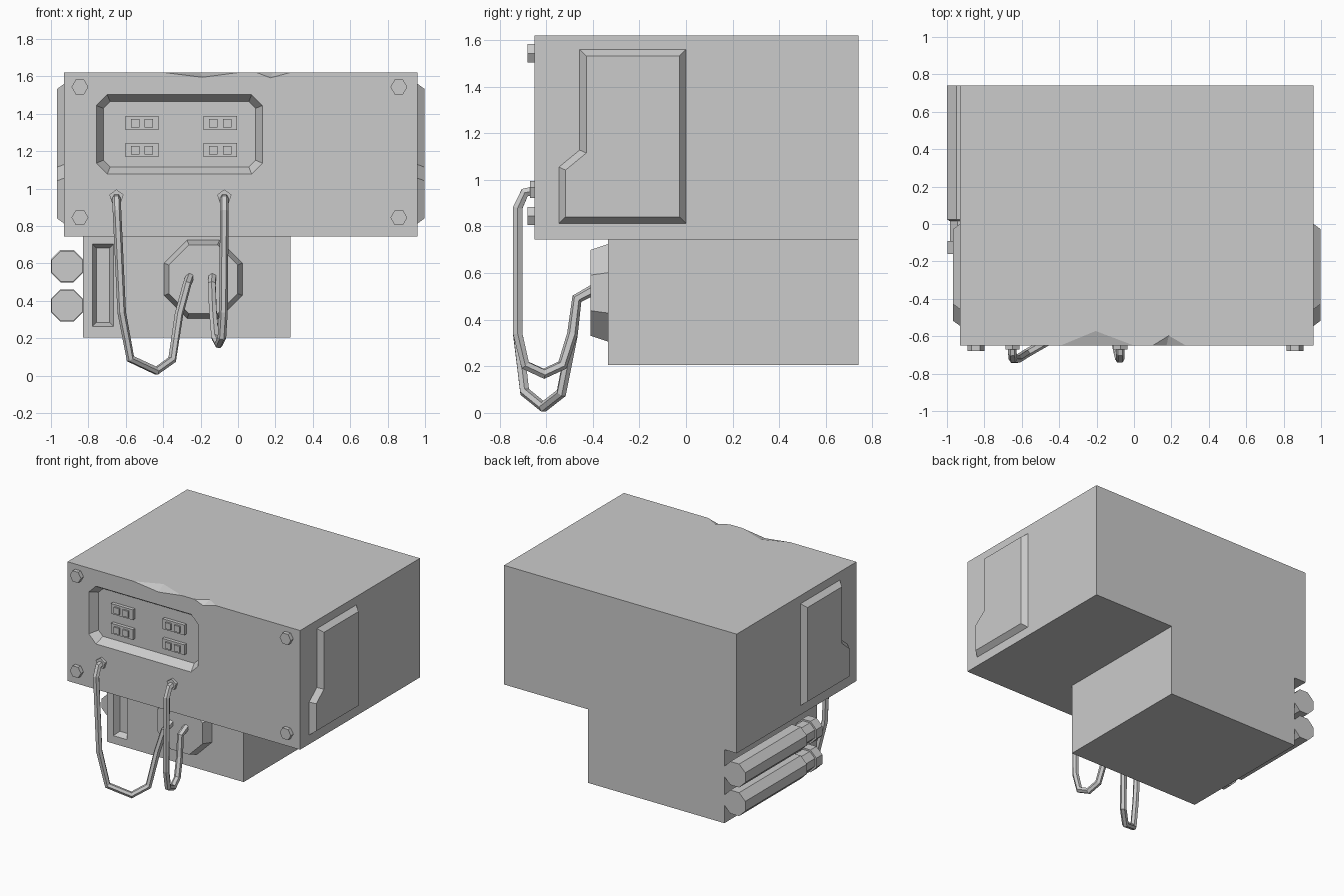
import bpy, bmesh, math
from mathutils import Vector

if "Cube" in bpy.data.objects:
    bpy.data.objects.remove(bpy.data.objects["Cube"])


def mesh_object(name, verts, faces):
    bm = bmesh.new()
    vs = [bm.verts.new(v) for v in verts]
    for f in faces:
        bm.faces.new([vs[i] for i in f])
    bmesh.ops.recalc_face_normals(bm, faces=bm.faces)
    me = bpy.data.meshes.new(name)
    bm.to_mesh(me)
    bm.free()
    ob = bpy.data.objects.new(name, me)
    bpy.context.collection.objects.link(ob)
    return ob


def loft(name, sections):
    """Skin a list of equal-length point loops and cap both ends."""
    n = len(sections[0])
    verts = [p for s in sections for p in s]
    faces = [tuple(range(n)), tuple(range(len(verts) - n, len(verts)))]
    for k in range(len(sections) - 1):
        a, b = k * n, (k + 1) * n
        faces += [(a + i, a + (i + 1) % n, b + (i + 1) % n, b + i) for i in range(n)]
    return mesh_object(name, verts, faces)


def box(name, x0, x1, y0, y1, z0, z1):
    ring = [(x0, z0), (x1, z0), (x1, z1), (x0, z1)]
    return loft(name, [at_y(ring, y0), at_y(ring, y1)])


def at_y(ring, y):
    return [(u, y, v) for u, v in ring]


def at_x(ring, x):
    return [(x, u, v) for u, v in ring]


def inset(ring, d):
    """Offset a counter-clockwise outline inwards by d with mitred corners."""
    out = []
    for i, p in enumerate(ring):
        p = Vector(p)
        e1 = (p - Vector(ring[i - 1])).normalized()
        e2 = (Vector(ring[(i + 1) % len(ring)]) - p).normalized()
        n1, n2 = Vector((-e1.y, e1.x)), Vector((-e2.y, e2.x))
        out.append(tuple(p + (n1 + n2) * d / (1 + n1.dot(n2))))
    return out


def ngon(cx, cz, r, sides, start=0.0):
    return [(cx + r * math.cos(start + math.tau * i / sides),
             cz + r * math.sin(start + math.tau * i / sides)) for i in range(sides)]


def cut(target, cutter):
    mod = target.modifiers.new(cutter.name, 'BOOLEAN')
    mod.operation = 'DIFFERENCE'
    mod.solver = 'EXACT'
    mod.object = cutter
    cutter.hide_render = True
    cutter.hide_viewport = True


def recess(target, name, ring, y, depth, slope):
    """Sloped-wall pocket cut into a front face at y."""
    cutter = loft(name, [at_y(inset(ring, -slope), y - depth),
                         at_y(inset(ring, slope), y + depth)])
    cut(target, cutter)


# Main housing and the narrower block below it
FRONT, LOW_FRONT, BACK = -0.65, -0.335, 0.74
housing = box("upper_housing", -0.93, 0.96, FRONT, BACK, 0.745, 1.62)
lower = box("lower_housing", -0.83, 0.28, LOW_FRONT, BACK, 0.205, 0.745)

# Recessed control bay and vertical slot
c = 0.058
x0, x1, z0, z1 = -0.757, 0.131, 1.078, 1.502
bay = [(x0 + c, z0), (x1 - c, z0), (x1, z0 + c), (x1, z1 - c),
       (x1 - c, z1), (x0 + c, z1), (x0, z1 - c), (x0, z0 + c)]
recess(housing, "bay_cutter", bay, FRONT, 0.06, 0.037)
slot = [(-0.778, 0.263), (-0.666, 0.263), (-0.666, 0.703), (-0.778, 0.703)]
recess(lower, "slot_cutter", slot, LOW_FRONT, 0.045, 0.021)

# Chips along the top front edge
for i, (a, f, t, b, zf, yt) in enumerate([(-0.393, -0.19, -0.205, 0.0, 1.595, -0.572),
                                          (0.10, 0.174, 0.186, 0.278, 1.592, -0.597)]):
    pts = [Vector(p) for p in ((a, FRONT, 1.62), (b, FRONT, 1.62),
                               (f, FRONT, zf), (t, yt, 1.62))]
    mid = (pts[2] + pts[3]) / 2
    pts = [mid + (p - mid) * 1.3 for p in pts]
    cut(housing, mesh_object(f"chip_cutter_{i}", pts,
                             [(0, 1, 2), (0, 1, 3), (0, 2, 3), (1, 2, 3)]))

# Switch blocks with paired buttons inside the bay
floor = FRONT + 0.06
for i, x in enumerate((-0.602, -0.184)):
    for j, z in enumerate((1.313, 1.168)):
        box(f"switch_block_{i}{j}", x, x + 0.178, floor - 0.025, floor + 0.01, z, z + 0.075)
        for k, dx in enumerate((0.03, 0.103)):
            box(f"button_{i}{j}{k}", x + dx, x + dx + 0.045, floor - 0.037, floor,
                z + 0.014, z + 0.06)

# Corner bolts
for i, x in enumerate((-0.845, 0.86)):
    for j, z in enumerate((0.845, 1.543)):
        ring = ngon(x, z, 0.045, 6)
        loft(f"bolt_{i}{j}", [at_y(ring, FRONT + 0.01), at_y(ring, FRONT - 0.03)])

# Raised side panels
panel = [(-0.545, 0.813), (0.0, 0.813), (0.0, 1.56), (-0.456, 1.56),
         (-0.456, 1.128), (-0.545, 1.055)]
for name, x, s in (("right_panel", 0.96, 1), ("left_panel", -0.93, -1)):
    loft(name, [at_x(panel, x - s * 0.005), at_x(panel, x),
                at_x(inset(panel, 0.028), x + s * 0.038)])

# Octagonal socket plate on the lower block
R = 1 / math.cos(math.pi / 8)
loft("socket_plate", [at_y(ngon(-0.186, 0.515, a * R, 8, math.pi / 8), y)
                      for a, y in ((0.209, LOW_FRONT + 0.005), (0.209, LOW_FRONT),
                                   (0.184, -0.41))])

# Canisters along the left side: body, neck and cap
for i, z in enumerate((0.375, 0.585)):
    loft(f"canister_{i}", [at_y(ngon(-0.914, z, a * R, 8, math.pi / 8), y)
                           for a, y in ((0.086, BACK), (0.086, 0.025), (0.07, 0.015),
                                        (0.07, -0.09), (0.082, -0.09), (0.082, -0.16))])

# Hanging cables with collars
cables = [
    [(-0.65, -0.64, 0.955), (-0.65, -0.692, 0.945), (-0.647, -0.722, 0.88),
     (-0.622, -0.722, 0.34), (-0.575, -0.692, 0.09), (-0.436, -0.612, 0.025),
     (-0.352, -0.535, 0.085), (-0.315, -0.487, 0.33), (-0.272, -0.468, 0.49),
     (-0.258, -0.40, 0.527)],
    [(-0.073, -0.64, 0.955), (-0.073, -0.692, 0.945), (-0.073, -0.722, 0.88),
     (-0.078, -0.722, 0.34), (-0.086, -0.69, 0.205), (-0.103, -0.61, 0.168),
     (-0.122, -0.53, 0.205), (-0.134, -0.487, 0.34), (-0.14, -0.468, 0.49),
     (-0.137, -0.40, 0.527)],
]
for i, path in enumerate(cables):
    cu = bpy.data.curves.new(f"cable_{i}", 'CURVE')
    cu.dimensions = '3D'
    cu.bevel_depth = 0.023
    cu.bevel_resolution = 1
    cu.use_fill_caps = True
    sp = cu.splines.new('POLY')
    sp.points.add(len(path) - 1)
    for pt, co in zip(sp.points, path):
        pt.co = (*co, 1)
    sp.use_smooth = False
    bpy.context.collection.objects.link(bpy.data.objects.new(f"cable_{i}", cu))
    ring = ngon(path[0][0], 0.955, 0.04, 5, math.pi / 2)
    loft(f"cable_collar_{i}", [at_y(ring, FRONT + 0.01), at_y(ring, FRONT - 0.02)])
